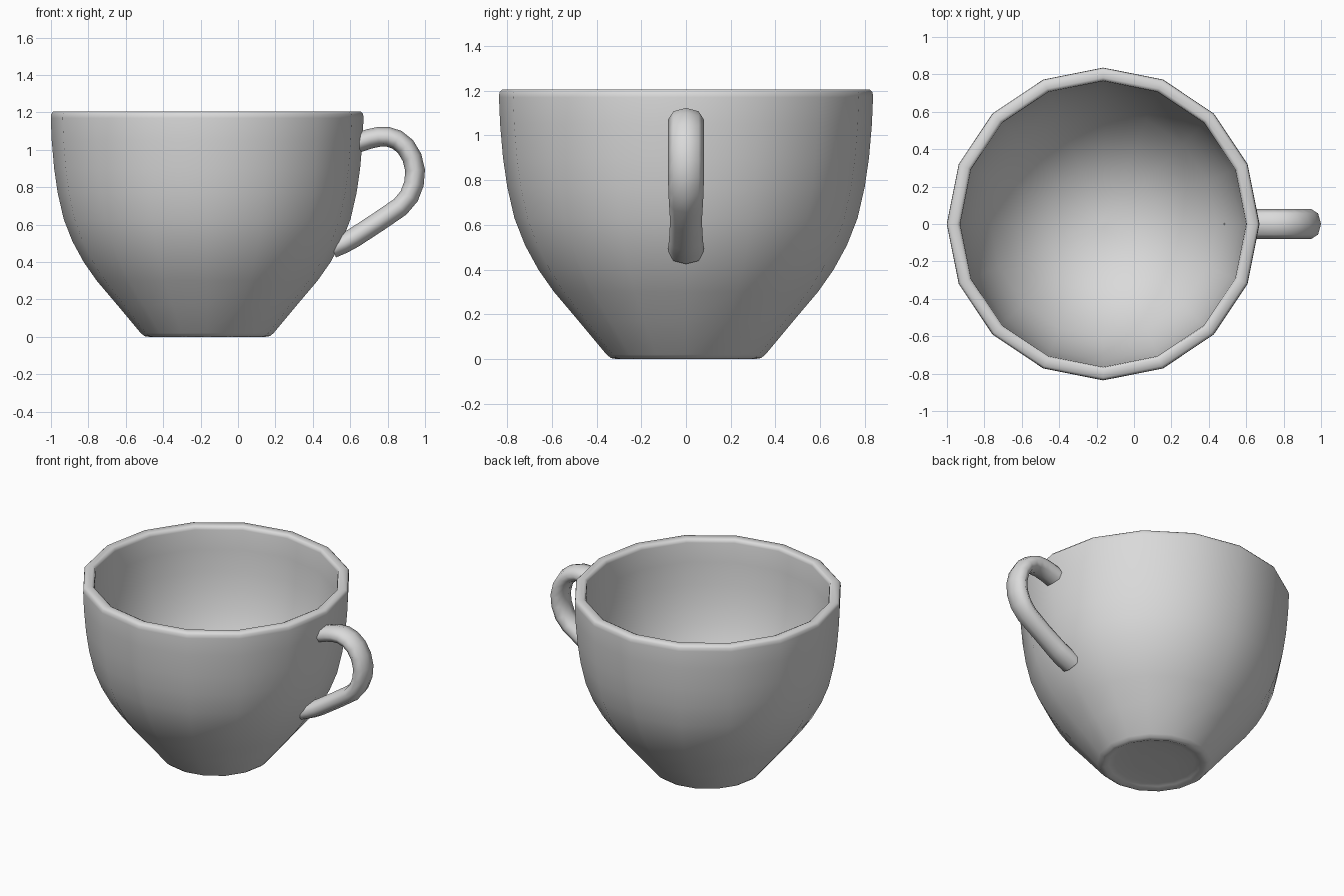
import bpy, bmesh, math
from mathutils import Vector

cube = bpy.data.objects.get("Cube")
if cube:
    bpy.data.objects.remove(cube, do_unlink=True)

grey = bpy.data.materials.new("light_grey")
grey.use_nodes = True
colour = (0.7, 0.7, 0.7, 1)
grey.diffuse_color = colour
grey.node_tree.nodes["Principled BSDF"].inputs["Base Color"].default_value = colour


def skin(name, rings):
    """Join equal closed rings of points into a smooth, capped surface."""
    bm = bmesh.new()
    loops = [[bm.verts.new(p) for p in ring] for ring in rings]
    n = len(loops[0])
    for a, b in zip(loops, loops[1:]):
        for i in range(n):
            j = (i + 1) % n
            bm.faces.new((a[i], a[j], b[j], b[i]))
    bm.faces.new(loops[0][::-1])
    bm.faces.new(loops[-1])
    bmesh.ops.recalc_face_normals(bm, faces=bm.faces)
    mesh = bpy.data.meshes.new(name)
    bm.to_mesh(mesh)
    bm.free()
    mesh.materials.append(grey)
    obj = bpy.data.objects.new(name, mesh)
    bpy.context.collection.objects.link(obj)
    bpy.ops.object.select_all(action="DESELECT")
    obj.select_set(True)
    bpy.context.view_layer.objects.active = obj
    bpy.ops.object.shade_smooth_by_angle(angle=math.radians(75))
    return obj


# Cup: dished base, outer wall, rounded rim, inner wall and floor, in 16 sides
SIDES, CENTRE = 16, -0.165
base = [(0.1, 0.018), (0.25, 0.017), (0.285, 0.011), (0.31, 0)]
outer = [(0.335, 0.004), (0.355, 0.02), (0.48, 0.17), (0.59, 0.3),
         (0.66, 0.4), (0.72, 0.51), (0.767, 0.63), (0.799, 0.77),
         (0.818, 0.9), (0.831, 1.05), (0.836, 1.17)]
rim = [(0.834, 1.192), (0.822, 1.205), (0.782, 1.205), (0.768, 1.198), (0.764, 1.18)]
inner = [(0.76, 1.05), (0.748, 0.9), (0.731, 0.78), (0.701, 0.655), (0.66, 0.54),
         (0.605, 0.435), (0.54, 0.345), (0.305, 0.067), (0.02, 0.065)]
cup = skin("cup", [
    [(CENTRE + r * math.cos(math.tau * i / SIDES), r * math.sin(math.tau * i / SIDES), z)
     for i in range(SIDES)]
    for r, z in base + outer + rim + inner])

# Handle: flattened eight-sided tube swept along a bent path, slimmer low down
path = [(0.63, 1.035, 0.08), (0.7, 1.058, 0.08), (0.75, 1.069, 0.08), (0.8, 1.07, 0.08),
        (0.85, 1.054, 0.08), (0.895, 1.018, 0.08), (0.93, 0.96, 0.08), (0.947, 0.89, 0.08),
        (0.941, 0.82, 0.08), (0.915, 0.752, 0.079), (0.867, 0.695, 0.076),
        (0.75, 0.615, 0.071), (0.62, 0.53, 0.076), (0.565, 0.5, 0.08), (0.503, 0.473, 0.078)]
points = [Vector((x, 0, z)) for x, z, _ in path]
side = Vector((0, 1, 0))
rings = []
for k, (p, (_, _, width)) in enumerate(zip(points, path)):
    along = (points[min(k + 1, len(points) - 1)] - points[max(k - 1, 0)]).normalized()
    up = along.cross(side)
    rings.append([p + side * width * math.cos(math.tau * i / 8)
                  + up * 0.053 * math.sin(math.tau * i / 8) for i in range(8)])
handle = skin("handle", rings)
